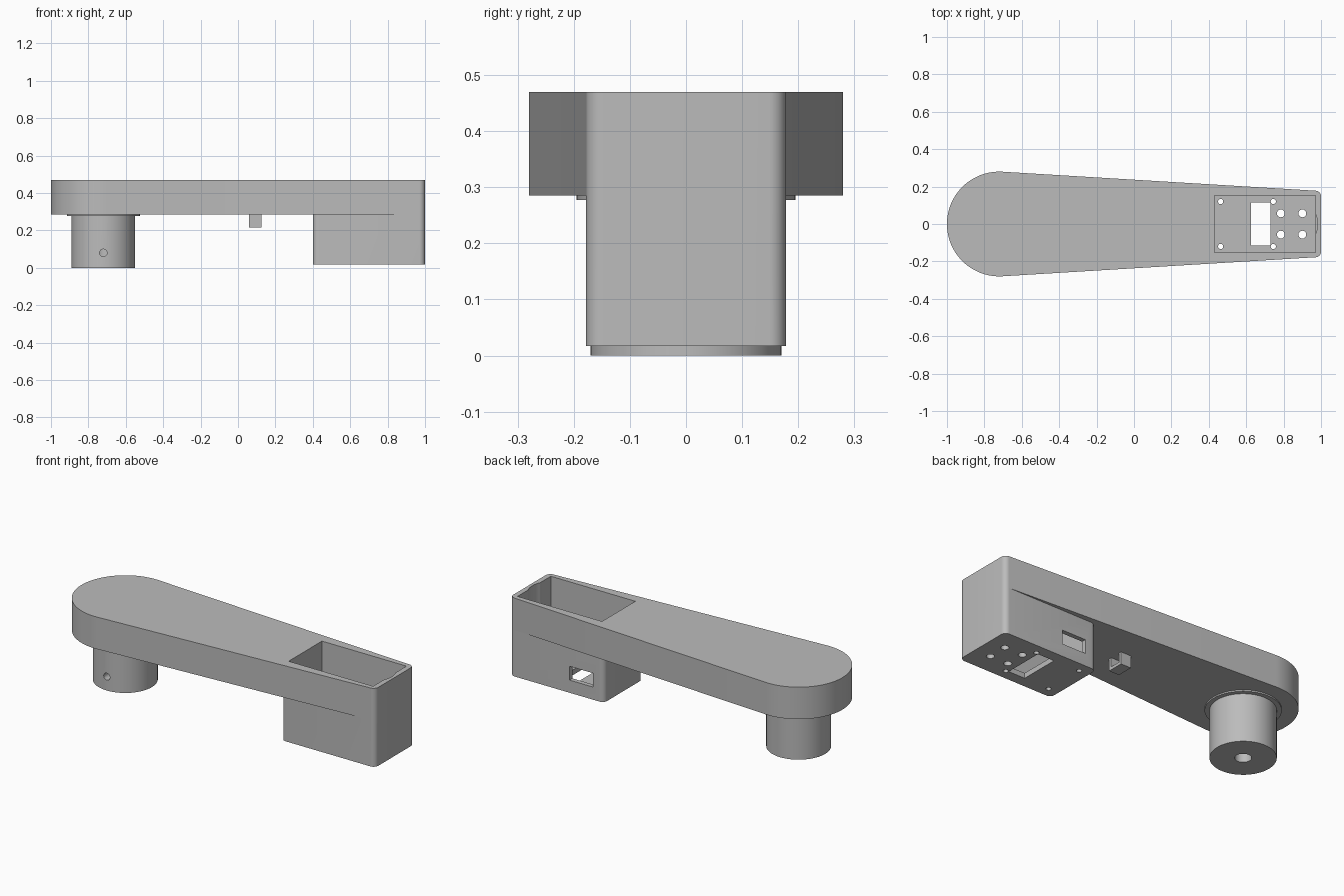
import bpy, bmesh
from math import sin, cos, pi, radians
from mathutils import Matrix

cube = bpy.data.objects.get("Cube")
if cube:
    bpy.data.objects.remove(cube)

grey = bpy.data.materials.new("light grey plastic")
grey.use_nodes = True
grey.diffuse_color = (0.5, 0.5, 0.5, 1)
grey.node_tree.nodes["Principled BSDF"].inputs["Base Color"].default_value = (0.5, 0.5, 0.5, 1)


def arc(cx, cy, r, start, end, n):
    return [(cx + r * cos(start + (end - start) * i / n),
             cy + r * sin(start + (end - start) * i / n)) for i in range(n + 1)]


def prism(name, outline, z0, z1):
    """Extrude a counter-clockwise outline from z0 to z1."""
    bm = bmesh.new()
    base = bm.faces.new([bm.verts.new((x, y, z0)) for x, y in outline])
    top = bmesh.ops.extrude_face_region(bm, geom=[base])["geom"]
    for v in top:
        if isinstance(v, bmesh.types.BMVert):
            v.co.z = z1
    bmesh.ops.recalc_face_normals(bm, faces=bm.faces)
    mesh = bpy.data.meshes.new(name)
    bm.to_mesh(mesh)
    bm.free()
    mesh.materials.append(grey)
    obj = bpy.data.objects.new(name, mesh)
    bpy.context.collection.objects.link(obj)
    return obj


def box(name, x0, x1, y0, y1, z0, z1):
    return prism(name, [(x0, y0), (x1, y0), (x1, y1), (x0, y1)], z0, z1)


def rod(name, x, y, r, z0, z1, n=32):
    return prism(name, arc(x, y, r, 0, 2 * pi, n)[:-1], z0, z1)


def combine(target, other, operation):
    """Boolean the other object into the target and discard it."""
    mod = target.modifiers.new("boolean", 'BOOLEAN')
    mod.operation = operation
    mod.solver = 'EXACT'
    mod.object = other
    bpy.context.view_layer.objects.active = target
    bpy.ops.object.modifier_apply(modifier=mod.name)
    bpy.data.objects.remove(other)


PIVOT, TOP, UNDER = -0.72, 0.47, 0.285
HALF, CORNER = 0.178, 0.03

# Tapered arm: large round end, small rounded corners at the other end
tilt = 0.06
cx, cy = 1 - CORNER, HALF - CORNER
outline = (arc(PIVOT, 0, 0.28, pi / 2 - tilt, 3 * pi / 2 + tilt, 64)
           + arc(cx, -cy, CORNER, -pi / 2 - tilt, 0, 8)
           + arc(cx, cy, CORNER, 0, pi / 2 - tilt, 8))
arm = prism("arm_with_housing", outline, UNDER, TOP)

# Deep housing under the narrow end
left = 0.4 + CORNER
corners = [(cx, -cy, -pi / 2), (cx, cy, 0), (left, cy, pi / 2), (left, -cy, pi)]
rounded = [p for x, y, a in corners for p in arc(x, y, CORNER, a, a + pi / 2, 8)]
combine(arm, prism("housing", rounded, 0.017, TOP), 'UNION')

# Open cavity with a curved relief in the end wall
combine(arm, box("cavity", 0.43, 0.97, -0.152, 0.152, 0.047, 0.6), 'DIFFERENCE')
combine(arm, rod("relief", 0.85, 0, 0.132, 0.06, 0.6, 64), 'DIFFERENCE')

# Floor slot, side window and screw holes
combine(arm, box("slot", 0.625, 0.73, -0.115, 0.115, -0.1, 0.1), 'DIFFERENCE')
combine(arm, box("window", 0.47, 0.62, 0.1, 0.3, 0.09, 0.17), 'DIFFERENCE')
for x, y, r in [(0.463, 0.12, 0.014), (0.745, 0.12, 0.014),
                (0.785, 0.057, 0.021), (0.9, 0.057, 0.021)]:
    for side in (-1, 1):
        combine(arm, rod("screw_hole", x, y * side, r, -0.1, 0.1, 24), 'DIFFERENCE')

# Pivot hub with a shaft bore and a set screw hole at the front
hub = rod("pivot_hub", PIVOT, 0, 0.17, 0, UNDER, 64)
combine(hub, rod("bore", PIVOT, 0, 0.043, -0.1, 0.2), 'DIFFERENCE')
set_screw = rod("set_screw_hole", 0, 0, 0.02, 0, 0.3, 24)
set_screw.data.transform(Matrix.Translation((PIVOT, 0, 0.08)) @ Matrix.Rotation(radians(90), 4, 'X'))
combine(hub, set_screw, 'DIFFERENCE')
collar = rod("hub_collar", PIVOT, 0, 0.195, 0.277, UNDER, 64)

# Cable loop under the arm
loop = box("cable_loop", 0.06, 0.125, -0.047, 0.047, 0.215, UNDER)
combine(loop, box("loop_opening", 0, 0.2, -0.03, 0.03, 0.232, 0.3), 'DIFFERENCE')

for obj in (arm, hub, collar, loop):
    bpy.ops.object.select_all(action='DESELECT')
    obj.select_set(True)
    bpy.context.view_layer.objects.active = obj
    bpy.ops.object.shade_smooth_by_angle(angle=radians(30))
